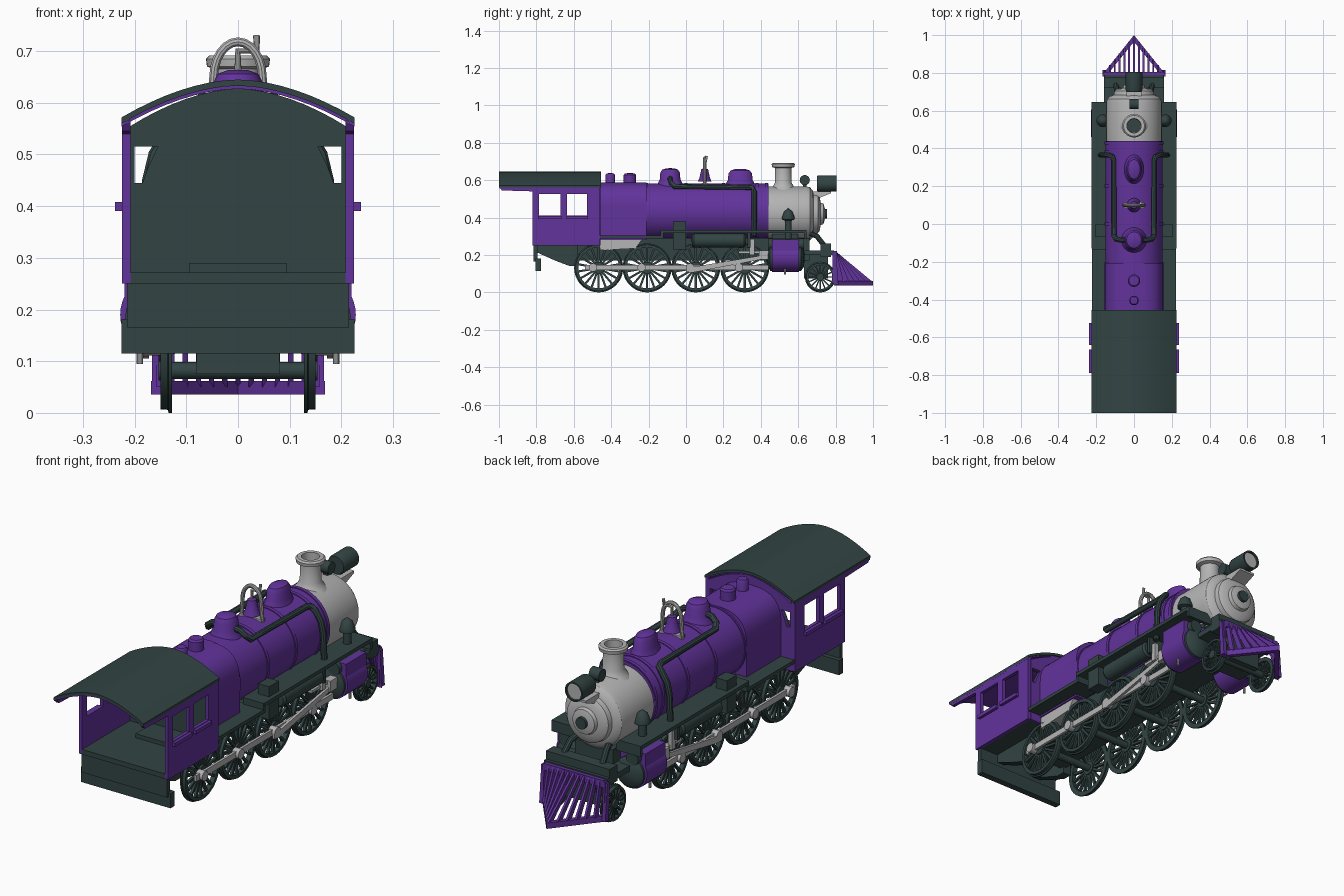
import bpy, bmesh, math
from mathutils import Matrix, Vector

if "Cube" in bpy.data.objects:
    bpy.data.objects.remove(bpy.data.objects["Cube"])


def material(name, rgb):
    m = bpy.data.materials.new(name)
    m.diffuse_color = (*rgb, 1)
    m.use_nodes = True
    m.node_tree.nodes["Principled BSDF"].inputs["Base Color"].default_value = m.diffuse_color
    return m


PURPLE = material("purple paint", (0.122, 0.033, 0.33))
DARK = material("dark green iron", (0.032, 0.058, 0.057))
GREY = material("light grey metal", (0.46, 0.46, 0.46))
AXIS = {'x': Matrix.Rotation(math.pi / 2, 4, 'Y'), 'y': Matrix.Rotation(-math.pi / 2, 4, 'X'), 'z': Matrix()}


def finish(name, bm, mat, pair=False):
    """Clean the mesh, shade it and optionally mirror it to the other side."""
    bmesh.ops.remove_doubles(bm, verts=bm.verts, dist=1e-5)
    bmesh.ops.recalc_face_normals(bm, faces=bm.faces)
    me = bpy.data.meshes.new(name)
    bm.to_mesh(me)
    bm.free()
    me.materials.append(mat)
    me.shade_smooth()
    me.set_sharp_from_angle(angle=math.radians(32))
    ob = bpy.data.objects.new(name, me)
    bpy.context.collection.objects.link(ob)
    if pair:
        ob.modifiers.new("mirror", 'MIRROR').use_clip = False
    return ob


def box(name, x, y, z, mat, pair=False):
    bm = bmesh.new()
    size = [b - a for a, b in (x, y, z)]
    mid = Vector([(a + b) / 2 for a, b in (x, y, z)])
    bmesh.ops.create_cube(bm, size=1, matrix=Matrix.Translation(mid) @ Matrix.Diagonal((*size, 1)))
    return finish(name, bm, mat, pair)


def lathe(name, prof, mat, axis='z', at=(0, 0, 0), pair=False, seg=40, scale=(1, 1, 1)):
    """Turn (radius, height) points round an axis."""
    bm = bmesh.new()
    vs = [bm.verts.new((r, 0, h)) for r, h in prof]
    es = [bm.edges.new(p) for p in zip(vs, vs[1:])]
    bmesh.ops.spin(bm, geom=vs + es, cent=(0, 0, 0), axis=(0, 0, 1), angle=2 * math.pi, steps=seg)
    bm.transform(Matrix.Translation(at) @ Matrix.Diagonal((*scale, 1)) @ AXIS[axis])
    return finish(name, bm, mat, pair)


def rod(name, r, a, b, mat, axis, at=(0, 0, 0), pair=False, seg=28):
    return lathe(name, [(0, a), (r, a), (r, b), (0, b)], mat, axis, at, pair, seg)


def from_curve(name, cu, mat, matrix, pair):
    ob = bpy.data.objects.new(name, cu)
    bpy.context.collection.objects.link(ob)
    bpy.context.view_layer.update()
    me = bpy.data.meshes.new_from_object(ob.evaluated_get(bpy.context.evaluated_depsgraph_get()))
    bpy.data.objects.remove(ob)
    bm = bmesh.new()
    bm.from_mesh(me)
    for f in bm.faces:
        f.material_index = 0
    bm.transform(matrix)
    return finish(name, bm, mat, pair)


def add_spline(cu, pts, cyclic):
    sp = cu.splines.new('POLY')
    sp.points.add(len(pts) - 1)
    for p, c in zip(sp.points, pts):
        p.co = (*c, 1) if len(c) == 3 else (*c, 0, 1)
    sp.use_cyclic_u = cyclic


def plate(name, outline, axis, lo, hi, mat, holes=(), pair=False):
    """Flat plate: outline in (y,z) for x, (x,z) for y, (x,y) for z."""
    cu = bpy.data.curves.new(name, 'CURVE')
    cu.dimensions, cu.fill_mode, cu.extrude = '2D', 'BOTH', (hi - lo) / 2
    for loop in [outline, *holes]:
        add_spline(cu, loop, True)
    m = (lo + hi) / 2
    mats = {'x': Matrix(((0, 0, 1, m), (1, 0, 0, 0), (0, 1, 0, 0), (0, 0, 0, 1))),
            'y': Matrix(((1, 0, 0, 0), (0, 0, -1, m), (0, 1, 0, 0), (0, 0, 0, 1))),
            'z': Matrix.Translation((0, 0, m))}
    return from_curve(name, cu, mat, mats[axis], pair)


def tube(name, pts, r, mat, pair=False):
    cu = bpy.data.curves.new(name, 'CURVE')
    cu.dimensions, cu.bevel_depth, cu.bevel_resolution, cu.use_fill_caps = '3D', r, 3, True
    add_spline(cu, pts, False)
    return from_curve(name, cu, mat, Matrix(), pair)


def rect(a, b, c, d):
    return [(a, c), (b, c), (b, d), (a, d)]


# Boiler, firebox and bands
lathe("boiler", [(0, -0.22), (0.152, -0.22), (0.152, 0.44), (0, 0.44)], PURPLE, 'y', (0, 0, 0.43), seg=56)
for y in (-0.21, 0.0, 0.2, 0.38, 0.43):
    rod("boiler_band", 0.156, y - 0.008, y + 0.008, PURPLE, 'y', (0, 0, 0.43), seg=56)
top = [(0.156 * math.copysign(abs(math.cos(t)) ** 0.7, math.cos(t)), 0.45 + 0.137 * math.sin(t) ** 0.8)
       for t in [math.pi * i / 24 for i in range(25)]]
plate("firebox", [(0.156, 0.28)] + top + [(-0.156, 0.28)], 'y', -0.46, -0.21, PURPLE)
plate("ashpan", [(-0.46, 0.225), (-0.27, 0.235), (-0.23, 0.29), (-0.46, 0.29)], 'x', -0.15, 0.15, GREY)

# Smokebox, door and stack
lathe("smokebox", [(0, 0.44), (0.147, 0.44), (0.147, 0.64), (0.142, 0.662), (0.125, 0.678), (0.108, 0.683),
                   (0.104, 0.705), (0.09, 0.715), (0.06, 0.72), (0.055, 0.735), (0.03, 0.742), (0, 0.742)],
      GREY, 'y', (0, 0, 0.42), seg=56)
rod("door_boss", 0.026, 0.735, 0.755, DARK, 'y', (0, 0, 0.42))
lathe("smokestack", [(0.085, 0.535), (0.06, 0.56), (0.045, 0.585), (0.043, 0.665), (0.06, 0.67), (0.062, 0.685),
                     (0.055, 0.692), (0.038, 0.692), (0.036, 0.6), (0, 0.6)], GREY, at=(0, 0.52, 0))
rod("stack_inside", 0.036, 0.6, 0.606, DARK, 'z', (0, 0.52, 0))

# Headlight and generator
lathe("headlight", [(0, 0.7), (0.04, 0.7), (0.044, 0.71), (0.044, 0.805), (0.037, 0.805), (0.037, 0.79), (0, 0.79)],
      DARK, 'y', (0, 0, 0.582))
rod("headlight_lens", 0.037, 0.79, 0.796, GREY, 'y', (0, 0, 0.582))
plate("headlight_bracket", [(0.63, 0.52), (0.7, 0.5), (0.775, 0.53), (0.775, 0.54), (0.63, 0.54)], 'x', -0.04, 0.04, GREY)
rod("generator", 0.027, -0.025, 0.025, DARK, 'x', (0, 0.635, 0.6))
box("generator_stand", (-0.012, 0.012), (0.625, 0.645), (0.55, 0.59), DARK)

# Domes and safety valves
dome = [(0.062, 0.55), (0.052, 0.58), (0.044, 0.6), (0.042, 0.635), (0.034, 0.652), (0.018, 0.659), (0, 0.66)]
lathe("sand_dome", dome, PURPLE, at=(0, 0.29, 0), scale=(0.95, 1.5, 1))
lathe("steam_dome", dome, PURPLE, at=(0, -0.085, 0.004), scale=(1.15, 1.25, 1))
for y, r in ((-0.405, 0.025), (-0.3, 0.033)):
    lathe("safety_valve", [(r, 0.56), (r, 0.628), (r * 0.8, 0.636), (0, 0.638)], PURPLE, at=(0, y, 0), seg=24)

# Bell in its yoke
lathe("bell", [(0, 0.6), (0.03, 0.597), (0.037, 0.592), (0.028, 0.612), (0.022, 0.64), (0.018, 0.658), (0, 0.665)],
      PURPLE, at=(0, 0.1, 0), seg=28)
arch = [(-0.052, 0.1, 0.57)] + [(0.047 * math.cos(t), 0.1, 0.65 + 0.068 * math.sin(t))
                                for t in [math.pi * (1 - i / 12) for i in range(13)]] + [(0.052, 0.1, 0.57)]
tube("bell_yoke", arch, 0.009, GREY)
tube("bell_lever", [(0, 0.1, 0.66), (0, 0.1, 0.7), (0.036, 0.105, 0.7), (0.036, 0.11, 0.73)], 0.007, GREY)
box("bell_base", (-0.055, 0.055), (0.085, 0.115), (0.56, 0.585), GREY)

# Steam pipes along the boiler
tube("steam_pipe", [(0.03, -0.085, 0.61), (0.07, -0.085, 0.605), (0.095, -0.08, 0.585), (0.107, -0.06, 0.566),
                    (0.108, 0.335, 0.562), (0.115, 0.357, 0.558), (0.135, 0.365, 0.54), (0.16, 0.365, 0.5),
                    (0.172, 0.365, 0.45), (0.178, 0.365, 0.3)], 0.014, DARK, True)

# Running boards, tanks and side fittings
box("rear_running_board", (0.1, 0.222), (-0.46, -0.12), (0.288, 0.304), DARK, True)
box("front_running_board", (0.1, 0.224), (-0.13, 0.645), (0.318, 0.334), DARK, True)
box("board_step", (0.12, 0.222), (-0.135, -0.12), (0.288, 0.334), DARK, True)
box("board_front_end", (0.1, 0.224), (0.63, 0.645), (0.285, 0.33), DARK, True)
lathe("air_tank", [(0, 0.03), (0.03, 0.032), (0.038, 0.042), (0.038, 0.31), (0.03, 0.32), (0, 0.322)],
      DARK, 'y', (0.175, 0, 0.277), True, 28)
box("side_box", (0.15, 0.205), (-0.07, 0.0), (0.23, 0.38), DARK, True)
lathe("relief_valve", [(0.018, 0.27), (0.018, 0.385), (0.034, 0.39), (0.034, 0.4), (0.022, 0.432), (0, 0.45)],
      DARK, at=(0.165, 0.547, 0), pair=True, seg=24)

# Cylinders and valve chests
rod("cylinder", 0.08, 0.46, 0.605, PURPLE, 'y', (0.148, 0, 0.19), True, 36)
box("valve_chest", (0.09, 0.22), (0.46, 0.605), (0.19, 0.283), PURPLE, True)
lathe("cylinder_ends", [(0, 0.435), (0.05, 0.44), (0.07, 0.45), (0.07, 0.615), (0.05, 0.63), (0, 0.635)],
      DARK, 'y', (0.148, 0, 0.185), True, 32)
rod("valve_ends", 0.03, 0.44, 0.63, DARK, 'y', (0.17, 0, 0.258), True)
rod("drain_cock", 0.006, 0.095, 0.13, GREY, 'z', (0.19, 0.53, 0), True, 10)
box("smokebox_saddle", (-0.1, 0.1), (0.46, 0.6), (0.17, 0.32), DARK)

# Cab
arc = [-0.225 + 0.45 * i / 16 for i in range(17)]
crown = lambda x, d=0: 0.645 - d - 0.073 * abs(x / 0.225) ** 1.8
plate("cab_roof", [(x, crown(x)) for x in arc] + [(x, crown(x, 0.012)) for x in reversed(arc)], 'y', -1, -0.455, DARK)
plate("roof_lining", [(x, crown(x, 0.012)) for x in arc] + [(x, crown(x, 0.018)) for x in reversed(arc)],
      'y', -0.997, -0.46, PURPLE)
panes = [(-0.785, -0.67), (-0.635, -0.53)]
plate("cab_side", [(-0.46, 0.25), (-0.46, 0.568), (-1, 0.568), (-0.985, 0.545), (-0.82, 0.54), (-0.82, 0.25)],
      'x', 0.208, 0.224, PURPLE, [rect(a, b, 0.41, 0.525) for a, b in panes], True)
for a, b in panes:
    box("window_sill", (0.22, 0.238), (a - 0.005, b + 0.005), (0.391, 0.408), PURPLE, True)
wall = [(-0.21, 0.25)] + [(x * 0.933, crown(x, 0.018)) for x in arc] + [(0.21, 0.25)]
pane = [(0.155, 0.515), (0.2, 0.515), (0.2, 0.445), (0.185, 0.445), (0.172, 0.48)]
pair_panes = [pane, [(-x, z) for x, z in pane]]
plate("cab_front_outside", wall, 'y', -0.468, -0.458, PURPLE, pair_panes)
plate("cab_front_inside", wall, 'y', -0.478, -0.468, DARK, pair_panes)
box("cab_floor", (-0.208, 0.208), (-0.82, -0.47), (0.25, 0.272), DARK)
box("cab_end_sheet", (-0.215, 0.215), (-0.815, -0.795), (0.165, 0.27), DARK)
box("tail_beam", (-0.225, 0.225), (-0.805, -0.775), (0.115, 0.182), DARK)

# Main frame
box("main_frame", (-0.095, 0.095), (-0.6, 0.66), (0.17, 0.29), DARK)
plate("frame_tail", [(-0.8, 0.25), (-0.8, 0.215), (-0.7, 0.17), (-0.62, 0.14), (-0.58, 0.14), (-0.58, 0.25)],
      'x', 0.08, 0.12, DARK, pair=True)


# Spoked wheels
def wheels(name, y, r, n, rim, x0=0.128, x1=0.15):
    lathe(name + "_tyre", [(r - rim, x0), (r, x0), (r, x0 + 0.006), (r - 0.006, x0 + 0.008), (r - 0.007, x1),
                           (r - rim, x1), (r - rim, x0)], DARK, 'x', (0, y, r), True, 48)
    rod(name + "_hub", r * 0.24, x0, x1 + 0.004, DARK, 'x', (0, y, r), True)
    rod(name + "_axle", 0.016, -x0, x0, DARK, 'x', (0, y, r))
    bm = bmesh.new()
    a, b = r * 0.2, r - rim * 0.7
    for i in range(n):
        bmesh.ops.create_cube(bm, size=1, matrix=Matrix.Translation(((x0 + x1) / 2, y, r))
                              @ Matrix.Rotation(2 * math.pi * i / n, 4, 'X')
                              @ Matrix.Translation((0, 0, (a + b) / 2)) @ Matrix.Diagonal((0.012, r * 0.085, b - a, 1)))
    finish(name + "_spokes", bm, DARK, True)


drivers = (-0.467, -0.208, 0.052, 0.314)
for y in drivers:
    wheels("driving_wheel", y, 0.131, 18, 0.022)
    rod("crank_pin", 0.022, 0.15, 0.184, GREY, 'x', (0, y - 0.03, 0.133), True, 20)
wheels("pilot_wheel", 0.718, 0.082, 16, 0.018)

# Rods and valve gear
box("side_rod", (0.158, 0.17), (-0.54, 0.44), (0.12, 0.147), GREY, True)
plate("main_rod", [(0.0, 0.11), (0.03, 0.105), (0.45, 0.185), (0.45, 0.205), (0.03, 0.135), (0.0, 0.13)],
      'x', 0.172, 0.184, GREY, pair=True)
box("crosshead_guide", (0.15, 0.175), (0.28, 0.46), (0.208, 0.22), GREY, True)
box("crosshead", (0.155, 0.19), (0.39, 0.44), (0.175, 0.225), GREY, True)
box("valve_link", (0.165, 0.185), (0.34, 0.365), (0.2, 0.285), GREY, True)
box("gear_hanger", (0.1, 0.2), (0.33, 0.345), (0.24, 0.32), DARK, True)

# Front deck, buffer beam and truck
box("front_deck", (-0.16, 0.16), (0.6, 0.79), (0.2, 0.225), DARK)
box("buffer_beam", (-0.16, 0.16), (0.72, 0.775), (0.19, 0.262), DARK)
box("truck_frame", (-0.08, 0.08), (0.63, 0.76), (0.075, 0.2), DARK)
tube("deck_brace", [(0.07, 0.63, 0.33), (0.09, 0.7, 0.3), (0.1, 0.755, 0.23)], 0.014, DARK, True)

# Pilot: slats from a straight top bar down to a pointed bottom bar
plate("pilot_foot", [(0.168, 0.79), (0, 1.0), (-0.168, 0.79), (-0.168, 0.815), (-0.15, 0.815), (-0.15, 0.8), (-0.135, 0.8),
                     (0, 0.965), (0.135, 0.8), (0.15, 0.8)][:3] + [(-0.142, 0.79), (0, 0.965), (0.142, 0.79)],
      'z', 0.036, 0.062, PURPLE)
plate("pilot_top_bar", rect(-0.15, 0.15, 0.782, 0.806), 'z', 0.188, 0.22, PURPLE)
for i in range(-6, 7):
    x = i * 0.0255
    tip = 0.985 - abs(x) / 0.168 * 0.2
    plate("pilot_slat", [(0.784, 0.215), (0.806, 0.215), (tip + 0.008, 0.06), (tip - 0.018, 0.05)],
          'x', x - 0.005, x + 0.005, PURPLE)
plate("pilot_side", [(0.782, 0.21), (0.8, 0.21), (0.815, 0.04), (0.79, 0.04)], 'x', 0.148, 0.166, PURPLE, pair=True)
